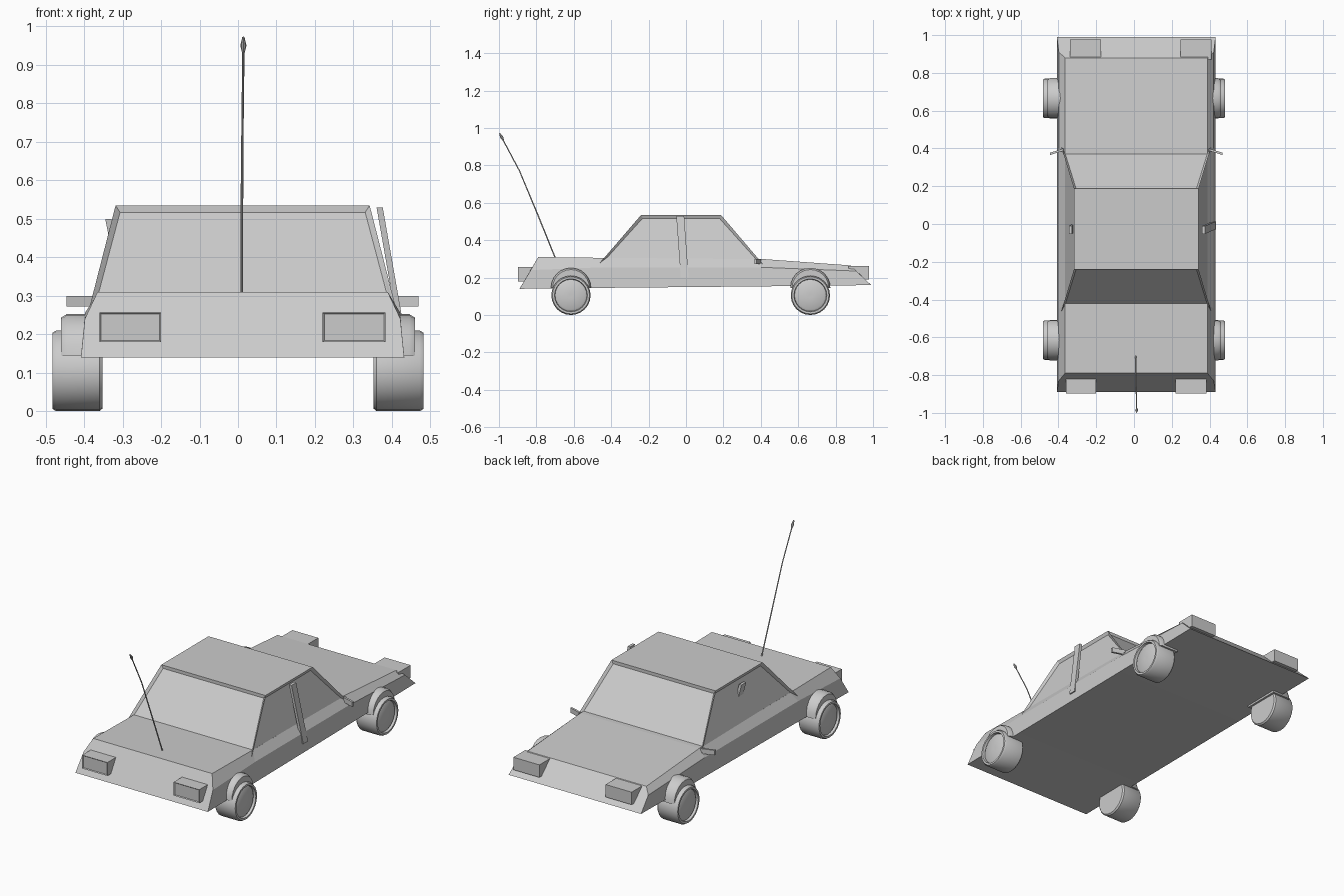
import bpy, bmesh
from math import sin, cos, pi
from mathutils import Vector

if "Cube" in bpy.data.objects:
    bpy.data.objects.remove(bpy.data.objects["Cube"])

CX = 0.012  # body centre line


def make(name, verts, faces):
    me = bpy.data.meshes.new(name)
    bm = bmesh.new()
    vs = [bm.verts.new(v) for v in verts]
    for f in faces:
        bm.faces.new([vs[i] for i in f])
    bmesh.ops.recalc_face_normals(bm, faces=bm.faces)
    bm.to_mesh(me)
    bm.free()
    ob = bpy.data.objects.new(name, me)
    bpy.context.scene.collection.objects.link(ob)
    return ob


def smooth(ob):
    bpy.ops.object.select_all(action='DESELECT')
    ob.select_set(True)
    bpy.context.view_layer.objects.active = ob
    bpy.ops.object.shade_smooth_by_angle(angle=0.6)


def loft(name, rings, closed_caps=True):
    n = len(rings[0])
    verts = [p for r in rings for p in r]
    faces = [(k * n + i, k * n + (i + 1) % n, (k + 1) * n + (i + 1) % n, (k + 1) * n + i)
             for k in range(len(rings) - 1) for i in range(n)]
    if closed_caps:
        faces += [tuple(range(n)), tuple(range((len(rings) - 1) * n, len(rings) * n))]
    return make(name, verts, faces)


def box(name, x0, x1, y0, y1, z0, z1):
    return loft(name, [[(x, y0, z0), (x, y1, z0), (x, y1, z1), (x, y0, z1)] for x in (x0, x1)])


# Lower body: bottom, shoulder and top (y, z) at four stations
stations = [
    ((-0.89, 0.14), (-0.83, 0.24), (-0.79, 0.31)),
    ((-0.45, 0.145), (-0.45, 0.255), (-0.42, 0.305)),
    ((0.40, 0.153), (0.40, 0.255), (0.40, 0.30)),
    ((0.99, 0.16), (0.91, 0.235), (0.88, 0.265)),
]
rings = []
for st in stations:
    half = [(w, y, z) for w, (y, z) in zip((0.42, 0.41, 0.377), st)]
    rings.append([(CX - w, y, z) for w, y, z in half] +
                 [(CX + w, y, z) for w, y, z in reversed(half)])
loft("body", rings)

# Cabin with recessed windows
low = [(CX + sx * 0.403, y, 0.25) for sx, y in ((-1, -0.485), (1, -0.485), (1, 0.43), (-1, 0.43))]
high = [(CX + sx * 0.33, y, 0.535) for sx, y in ((-1, -0.24), (1, -0.24), (1, 0.187), (-1, 0.187))]
cabin = loft("cabin", [low, high])
bm = bmesh.new()
bm.from_mesh(cabin.data)
sides = [f for f in bm.faces if abs(f.normal.z) < 0.95]
bmesh.ops.inset_individual(bm, faces=sides, thickness=0.018, depth=-0.012)
bm.to_mesh(cabin.data)
bm.free()


# Door pillars (the left one is mostly sunk into the cabin)
def pillar(name, xt, zt, xb, zb):
    loft(name, [[(x, y, z), (x + 0.016, y, z), (x + 0.016, y + 0.042, z), (x, y + 0.042, z)]
                for x, y, z in ((xt, -0.052, zt), (xb, -0.028, zb))])


pillar("right_door_pillar", 0.36, 0.53, 0.418, 0.20)
pillar("left_door_pillar", -0.345, 0.50, -0.30, 0.27)

# Lamps at both ends
for i, (a, b) in enumerate(((-0.36, -0.20), (0.22, 0.383))):
    lamp = box("front_lamp_%d" % i, a, b, -0.898, -0.80, 0.18, 0.257)
    bm = bmesh.new()
    bm.from_mesh(lamp.data)
    face = [f for f in bm.faces if f.normal.y < -0.9]
    bmesh.ops.inset_individual(bm, faces=face, thickness=0.006, depth=-0.005)
    bm.to_mesh(lamp.data)
    bm.free()
for i, (a, b) in enumerate(((-0.34, -0.175), (0.245, 0.41))):
    box("back_lamp_%d" % i, a, b, 0.87, 0.978, 0.19, 0.262)

# Wheels and fenders
wheel_prof = [(-0.065, 0.03), (-0.065, 0.098), (-0.057, 0.105), (0.055, 0.105), (0.065, 0.099),
              (0.065, 0.088), (0.052, 0.085), (0.058, 0.075), (0.058, 0.01)]
SEG = 24
for s, side in ((-1, "left"), (1, "right")):
    for y, end in ((-0.615, "front"), (0.665, "back")):
        wheel = loft("%s_%s_wheel" % (end, side),
                     [[(s * (0.417 + a), y + r * cos(2 * pi * i / SEG), 0.105 + r * sin(2 * pi * i / SEG))
                       for i in range(SEG)] for a, r in wheel_prof])
        smooth(wheel)
        fender_rings = []
        for x, r in ((0.34, 0.107), (0.445, 0.107), (0.46, 0.098)):
            arc = [(s * x, y + r * cos(pi * i / 12), 0.145 + r * sin(pi * i / 12)) for i in range(13)]
            fender_rings.append(arc)
        smooth(loft("%s_%s_fender" % (end, side), fender_rings))

    # Wing mirror: thin slanted slab
    loft("%s_mirror" % side,
         [[(x, y, 0.272), (x, y + 0.012, 0.272), (x, y + 0.012, 0.30), (x, y, 0.30)]
          for x, y in ((CX + s * 0.385, 0.388), (CX + s * 0.457, 0.365))])

# Antenna: curved rod with a bulged tip
path = [(0.01, -0.697, 0.30, 0.0035), (0.01, -0.79, 0.53, 0.0035), (0.012, -0.89, 0.77, 0.003),
        (0.014, -0.975, 0.93, 0.003), (0.014, -0.985, 0.95, 0.008), (0.014, -0.997, 0.972, 0.003)]
across = Vector((1, 0, 0))
up = Vector((0, 0.9, 0.42))
smooth(loft("antenna", [[Vector((x, y, z)) + r * (across * cos(i * pi / 4) + up * sin(i * pi / 4))
                         for i in range(8)] for x, y, z, r in path]))
